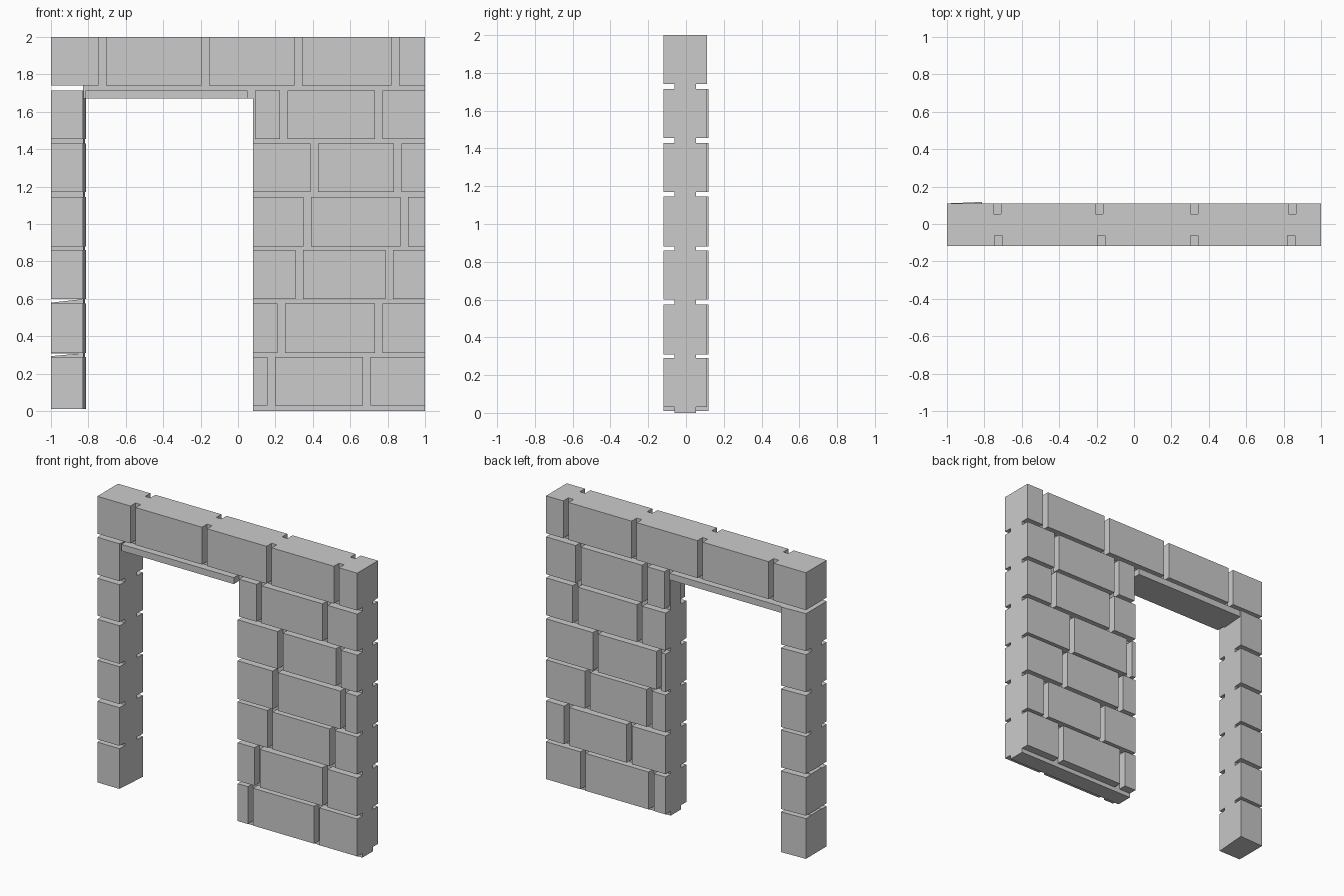
import bpy, bmesh

if "Cube" in bpy.data.objects:
    bpy.data.objects.remove(bpy.data.objects["Cube"])

FRONT, BACK, DEPTH = -0.118, 0.110, 0.056
BEDS = [(0.29, 0.31), (0.575, 0.60), (0.86, 0.88), (1.145, 1.17), (1.43, 1.455), (1.715, 1.74)]


def prism(bm, pts, y0, y1):
    """Extrude an x-z outline from y0 to y1."""
    a = [bm.verts.new((x, y0, z)) for x, z in pts]
    b = [bm.verts.new((x, y1, z)) for x, z in pts]
    n = len(pts)
    bm.faces.new(a)
    bm.faces.new(b[::-1])
    for i in range(n):
        j = (i + 1) % n
        bm.faces.new((a[j], a[i], b[i], b[j]))


def groove(bm, x0, x1, z0, z1, side):
    """Mortar joint cut into the front (-1) or back (1) face."""
    y0, y1 = (FRONT - 0.1, FRONT + DEPTH) if side < 0 else (BACK - DEPTH, BACK + 0.1)
    prism(bm, [(x0, z0), (x1, z0), (x1, z1), (x0, z1)], y0, y1)


def make(name, bm):
    bmesh.ops.recalc_face_normals(bm, faces=bm.faces[:])
    me = bpy.data.meshes.new(name)
    bm.to_mesh(me)
    bm.free()
    ob = bpy.data.objects.new(name, me)
    bpy.context.collection.objects.link(ob)
    return ob


def carve(ob, cutter):
    m = ob.modifiers.new("joints", 'BOOLEAN')
    m.operation, m.solver, m.use_self, m.object = 'DIFFERENCE', 'EXACT', True, cutter
    bpy.context.view_layer.objects.active = ob
    bpy.ops.object.modifier_apply(modifier=m.name)
    bpy.data.objects.remove(cutter)


# Main wall with lintel over the doorway
bm = bmesh.new()
prism(bm, [(-1, 1.74), (-0.83, 1.74), (-0.83, 1.67), (0.08, 1.67), (0.08, 0), (1, 0),
           (1, 2), (-1, 2)], FRONT, BACK)
wall = make("brick_wall", bm)

# Vertical joint centres for each course, bottom to top
front_joints = [(0.178, 0.688), (0.23, 0.752), (0.328, 0.808), (0.37, 0.89), (0.408, 0.855),
                (0.245, 0.752, -0.835, 0.07), (-0.725, -0.175, 0.322, 0.84)]
back_joints = [(0.19, 0.715), (0.36, 0.84), (0.205, 0.68), (0.13, 0.62), (0.28, 0.775),
               (0.24, 0.752, -0.835, 0.07), (-0.732, -0.185, 0.322, 0.847)]
bm = bmesh.new()
for side, rows in ((-1, front_joints), (1, back_joints)):
    groove(bm, 0.0, 1.1, -0.1, 0.03, side)
    for z0, z1 in BEDS:
        groove(bm, -0.9 if z1 > 1.7 else 0.0, 1.1, z0, z1, side)
    for i, row in enumerate(rows):
        z0 = BEDS[i - 1][1] - 0.01 if i else 0.02
        z1 = BEDS[i][0] + 0.01 if i < 6 else 2.1
        for x in row:
            groove(bm, x - 0.02, x + 0.02, z0, z1, side)
carve(wall, make("wall_joints", bm))

# Narrow door pillar with slightly skewed jamb
bm = bmesh.new()
prism(bm, [(-1, 0.01), (-0.83, 0.01), (-0.83, 1.715), (-1, 1.715)], FRONT, BACK)
for v in bm.verts:
    if v.co.x > -0.9 and v.co.y > 0:
        v.co.x, v.co.y = -0.812, 0.118
pillar = make("door_pillar", bm)
bm = bmesh.new()
for z0, z1 in BEDS[:5]:
    for side in (-1, 1):
        groove(bm, -1.1, -0.7, z0, z1, side)
# Open wedge gaps in the two lowest joints
for z0, z1 in BEDS[:2]:
    prism(bm, [(-1.03, z0 + 0.001), (-0.835, z1 - 0.002), (-1.03, z1 - 0.001)], -0.1, 0.1)
carve(pillar, make("pillar_joints", bm))
